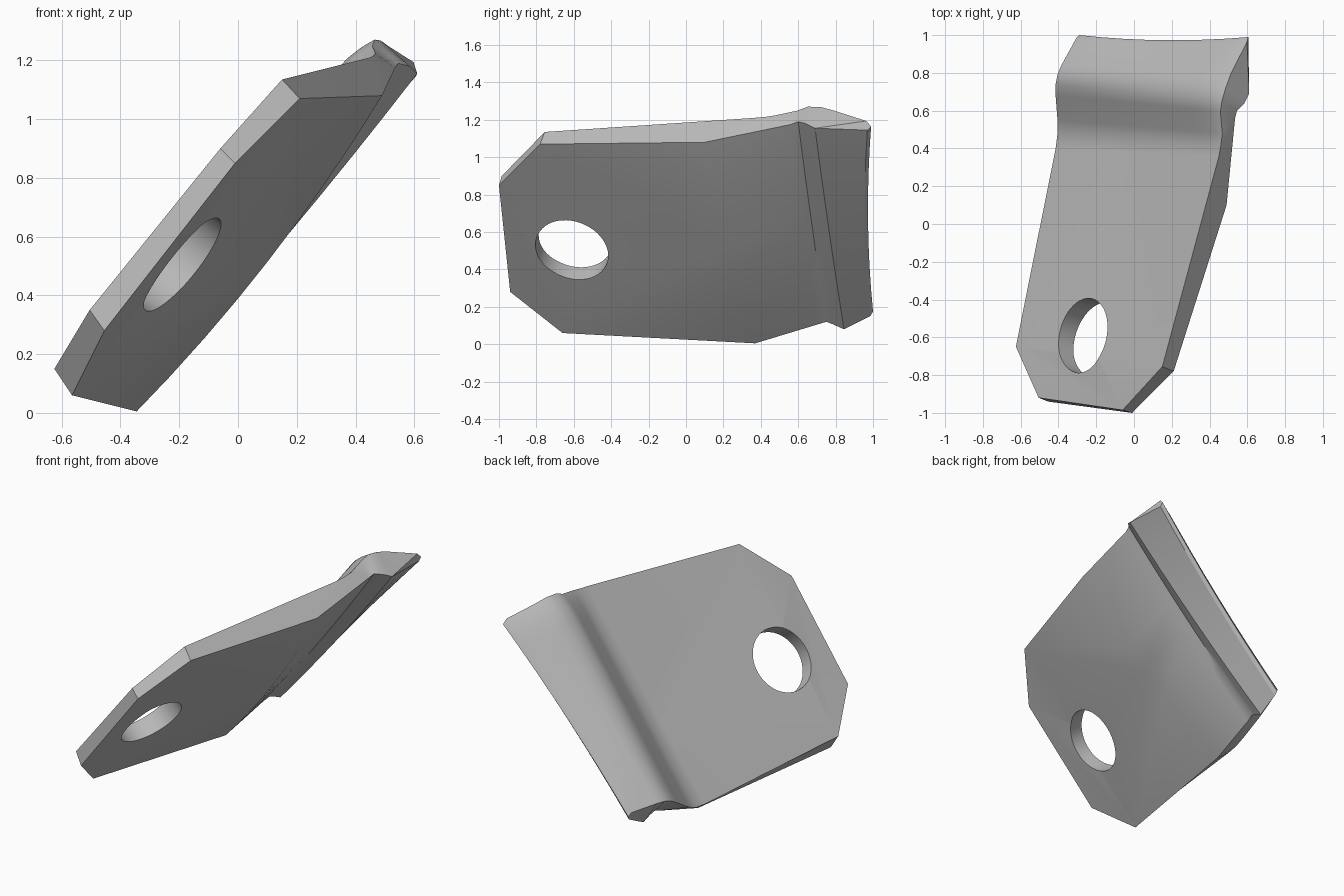
import bpy
import bmesh
from mathutils import Vector as V

cube = bpy.data.objects.get("Cube")
if cube:
    bpy.data.objects.remove(cube, do_unlink=True)

steel = bpy.data.materials.new("plain grey steel")
steel.use_nodes = True
GREY = (0.5, 0.5, 0.5, 1)
steel.diffuse_color = GREY
steel.node_tree.nodes["Principled BSDF"].inputs["Base Color"].default_value = GREY

NORMAL = V((-.77, .19, .61)).normalized()   # direction out of the plate's upper face

# Hook section: (low end, high end, bow along normal, bow along y, drop at high end)
SECTION = [
    ((-.345, .37, .005), (.49, .10, 1.08), -.04, 0, 0),      # bend under the plate
    ((-.31, .70, .105), (.535, .56, 1.175), -.02, 0, 0),
    ((-.30, .75, .12), (.545, .60, 1.19), -.015, 0, 0),      # groove
    ((-.295, .79, .105), (.585, .64, 1.18), -.015, 0, 0),
    ((-.29, .845, .08), (.61, .69, 1.155), -.015, 0, 0),     # lip
    ((-.285, .985, .15), (.605, .97, 1.145), 0, -.022, 0),   # tip
    ((-.29, 1.0, .175), (.605, .99, 1.165), 0, -.022, 0),
    ((-.305, .985, .20), (.59, .965, 1.20), 0, -.022, .01),
    ((-.385, .84, .225), (.485, .80, 1.27), 0, 0, .035),     # rounded crest
    ((-.405, .79, .225), (.455, .73, 1.292), 0, 0, .04),
    ((-.415, .74, .21), (.435, .66, 1.295), 0, 0, .04),
    ((-.415, .68, .175), (.43, .60, 1.27), 0, 0, .035),
    ((-.405, .55, .095), (.46, .48, 1.23), 0, 0, .01),       # inner fillet
    ((-.405, .48, .065), (.46, .42, 1.215), 0, 0, 0),
    ((-.415, .40, .06), (.45, .36, 1.21), 0, 0, 0),          # foot on the plate
]
STATIONS = [0, .12, .25, .37, .5, .62, .75, .86, .92, .96, .985, 1]

# Clipped front outline, from the low side to the high side
FRONT_UNDER = [(-.565, -.66, .06), (-.455, -.94, .28), (-.01, -1, .85), (.21, -.78, 1.07)]
FRONT_UPPER = [(-.625, -.65, .15), (-.505, -.92, .35), (-.06, -.985, .90), (.15, -.755, 1.135)]


def row(bm, low, high, bow_n, bow_y, drop):
    """One lengthwise row of the hook, bowed and rounded off at its high end."""
    verts = []
    for t in STATIONS:
        arch = 4 * t * (1 - t)
        fall = max(0, (t - .88) / .12) ** 2 * drop
        p = V(low).lerp(V(high), t) + NORMAL * (bow_n * arch - fall)
        p.y += bow_y * arch
        verts.append(bm.verts.new(p))
    return verts


bm = bmesh.new()
rows = [row(bm, *s) for s in SECTION]
for a, b in zip(rows, rows[1:]):
    for i in range(len(STATIONS) - 1):
        bm.faces.new((a[i], a[i + 1], b[i + 1], b[i]))
for end in (0, -1):
    bm.faces.new([r[end] for r in rows])

# Plate faces share the hook's first and last rows
under = [bm.verts.new(p) for p in FRONT_UNDER]
upper = [bm.verts.new(p) for p in FRONT_UPPER]
bm.faces.new(under + rows[0][::-1])
bm.faces.new(upper + rows[-1][::-1])
rim_a = [rows[0][0]] + under + [rows[0][-1]]
rim_b = [rows[-1][0]] + upper + [rows[-1][-1]]
for i in range(len(rim_a) - 1):
    bm.faces.new((rim_a[i], rim_a[i + 1], rim_b[i + 1], rim_b[i]))
bmesh.ops.triangulate(bm, faces=[f for f in bm.faces if len(f.verts) > 4])
bmesh.ops.recalc_face_normals(bm, faces=bm.faces)
mesh = bpy.data.meshes.new("hooked_plate")
bm.to_mesh(mesh)
bm.free()
mesh.materials.append(steel)
plate = bpy.data.objects.new("hooked_plate", mesh)
bpy.context.collection.objects.link(plate)

# Round bolt hole
bpy.ops.mesh.primitive_cylinder_add(
    vertices=48, radius=.2, depth=.6, location=V((-.2, -.607, .513)),
    rotation=NORMAL.to_track_quat('Z', 'Y').to_euler())
cutter = bpy.context.object
cutter.name = "hole_cutter"
cutter.hide_render = True
cutter.data.materials.append(steel)

bpy.ops.object.select_all(action='DESELECT')
plate.select_set(True)
bpy.context.view_layer.objects.active = plate
cut = plate.modifiers.new("bolt_hole", 'BOOLEAN')
cut.operation = 'DIFFERENCE'
cut.solver = 'EXACT'
cut.object = cutter
bpy.ops.object.modifier_apply(modifier=cut.name)
bpy.data.objects.remove(cutter, do_unlink=True)

# Smooth shading with crisp edges
bpy.ops.object.shade_smooth_by_angle(angle=.55)
weighted = plate.modifiers.new("even_shading", 'WEIGHTED_NORMAL')
weighted.keep_sharp = True
